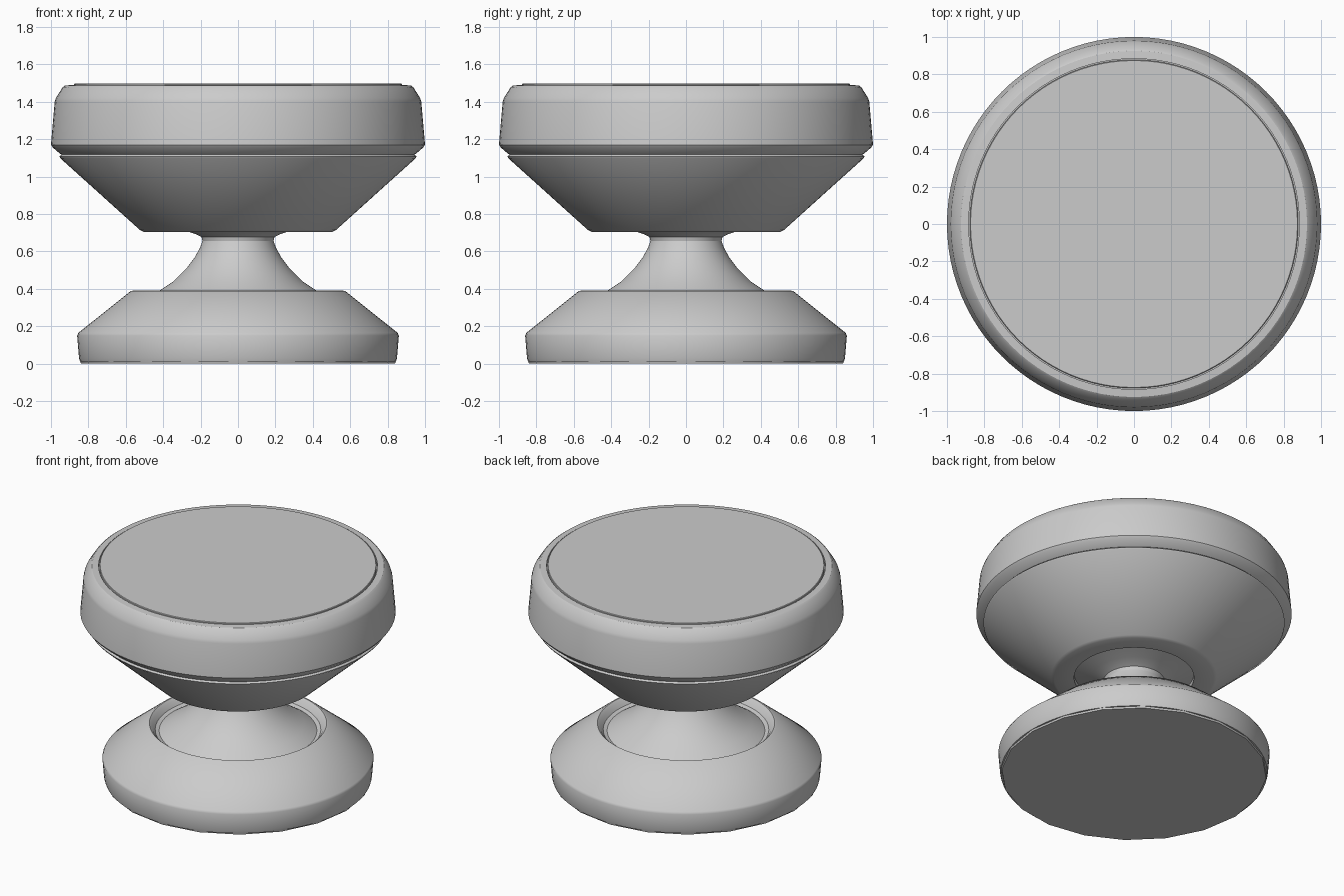
import bpy, bmesh, math

if "Cube" in bpy.data.objects:
    bpy.data.objects.remove(bpy.data.objects["Cube"])


def lathe(name, profile, segments=96, phase=0.0):
    """Spin a (radius, z) profile around z; radius 0 becomes a pole."""
    bm = bmesh.new()
    rings = []
    for r, z in profile:
        if r == 0:
            rings.append([bm.verts.new((0, 0, z))] * segments)
        else:
            rings.append([bm.verts.new((r * math.cos(a), r * math.sin(a), z))
                          for a in (phase + 2 * math.pi * i / segments for i in range(segments))])
    for lo, hi in zip(rings, rings[1:]):
        for i in range(segments):
            j = (i + 1) % segments
            bm.faces.new(dict.fromkeys((lo[i], lo[j], hi[j], hi[i])))
    bmesh.ops.recalc_face_normals(bm, faces=bm.faces)
    mesh = bpy.data.meshes.new(name)
    bm.to_mesh(mesh)
    bm.free()
    obj = bpy.data.objects.new(name, mesh)
    bpy.context.collection.objects.link(obj)
    bpy.ops.object.select_all(action='DESELECT')
    obj.select_set(True)
    bpy.context.view_layer.objects.active = obj
    bpy.ops.object.shade_smooth_by_angle(angle=math.radians(32))
    return obj


# Coarse-sided pad under the foot
lathe("foot_pad", [(0, 0), (0.84, 0), (0.845, 0.018), (0, 0.018)], 20)

# Lower foot, dished top and flared neck in one continuous profile
lathe("foot_and_neck", [
    (0, 0.012), (0.845, 0.012), (0.85, 0.03), (0.86, 0.15), (0.853, 0.165),
    (0.575, 0.387), (0.562, 0.39), (0.545, 0.375), (0.525, 0.345), (0.50, 0.337),
    (0.42, 0.39), (0.345, 0.44), (0.275, 0.51), (0.23, 0.57), (0.203, 0.62),
    (0.19, 0.655), (0.195, 0.677), (0.225, 0.692), (0.265, 0.705),
    (0.32, 0.722), (0.385, 0.74), (0, 0.74)])

# Upper conical body with the recess around the neck
lathe("knob_body", [
    (0, 0.74), (0.38, 0.74), (0.38, 0.705), (0.505, 0.705), (0.525, 0.715),
    (0.95, 1.098), (0.955, 1.108), (0.94, 1.12), (0, 1.12)])

# Wide outer rim with a shallow seat for the face disc
lathe("knob_rim", [
    (0, 1.118), (0.945, 1.118), (0.955, 1.125), (0.99, 1.155), (1.0, 1.17), (0.98, 1.40),
    (0.974, 1.42), (0.937, 1.478), (0.925, 1.487), (0.884, 1.49), (0.884, 1.47), (0, 1.47)])

# Slightly raised face disc
lathe("face_disc", [(0, 1.47), (0.878, 1.47), (0.878, 1.494), (0.874, 1.497), (0, 1.497)])
